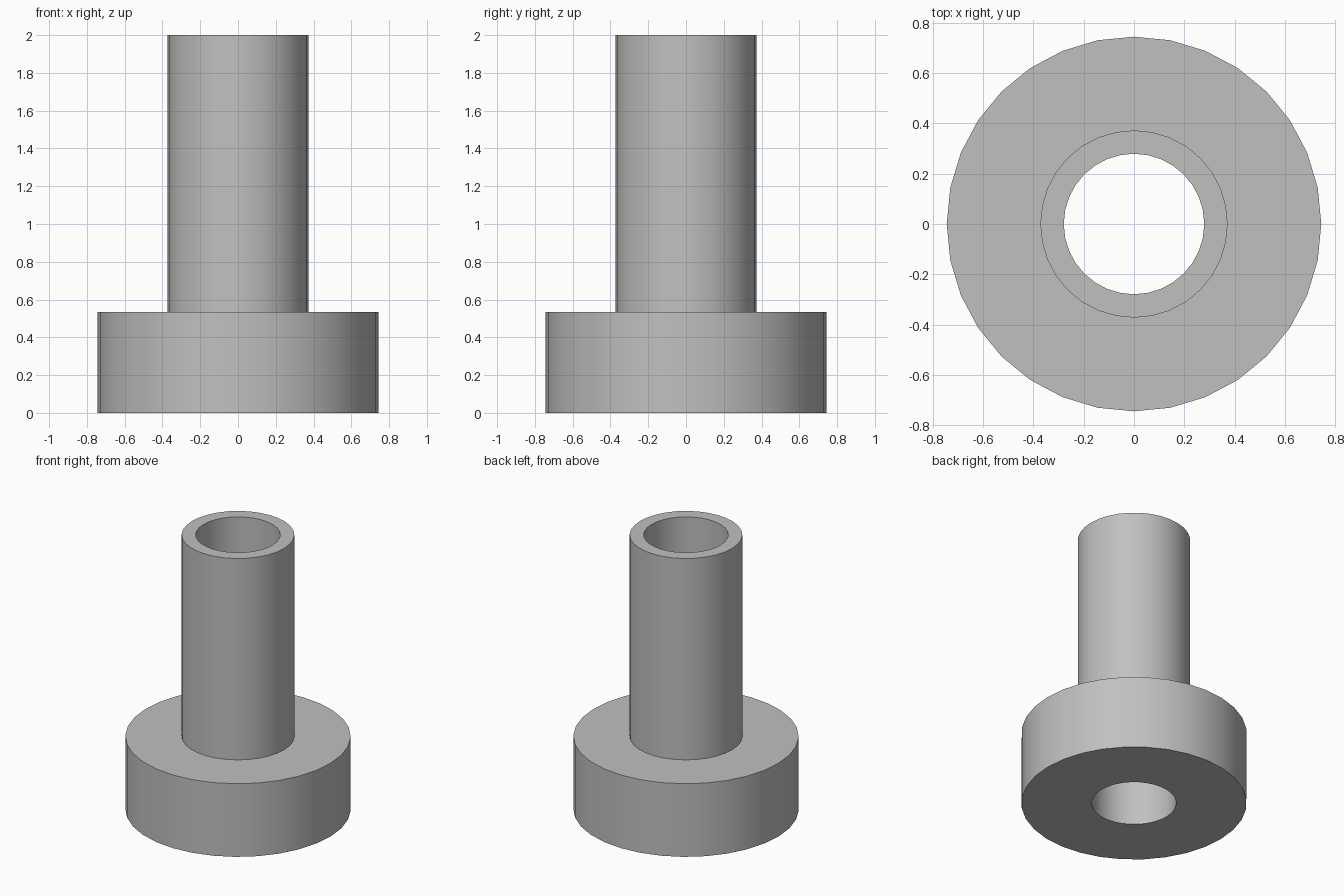
import bpy
import bmesh
from math import cos, sin, tau, radians

cube = bpy.data.objects.get("Cube")
if cube:
    bpy.data.objects.remove(cube, do_unlink=True)

SIDES = 32
FLANGE_R, TUBE_R, BORE_R = 0.744, 0.372, 0.279
FLANGE_TOP, TOP = 0.533, 2.0

grey = bpy.data.materials.new("plain grey")
grey.use_nodes = True
colour = (0.53, 0.53, 0.53, 1)
grey.diffuse_color = colour
grey.node_tree.nodes["Principled BSDF"].inputs["Base Color"].default_value = colour

# Closed half section: bore, tube wall and flange
profile = [(BORE_R, 0), (FLANGE_R, 0), (FLANGE_R, FLANGE_TOP),
           (TUBE_R, FLANGE_TOP), (TUBE_R, TOP), (BORE_R, TOP)]

# Revolve the section around the z axis
bm = bmesh.new()
rings = [[bm.verts.new((r * cos(tau * i / SIDES), r * sin(tau * i / SIDES), z))
          for i in range(SIDES)] for r, z in profile]
for k, ring in enumerate(rings):
    following = rings[(k + 1) % len(rings)]
    for i in range(SIDES):
        j = (i + 1) % SIDES
        bm.faces.new((ring[i], ring[j], following[j], following[i]))
bmesh.ops.recalc_face_normals(bm, faces=bm.faces)

mesh = bpy.data.meshes.new("flanged_bushing")
bm.to_mesh(mesh)
bm.free()
mesh.materials.append(grey)
bushing = bpy.data.objects.new("flanged_bushing", mesh)
bpy.context.collection.objects.link(bushing)

# Smooth round walls with crisp rims
bpy.ops.object.select_all(action="DESELECT")
bushing.select_set(True)
bpy.context.view_layer.objects.active = bushing
bpy.ops.object.shade_smooth_by_angle(angle=radians(30))
